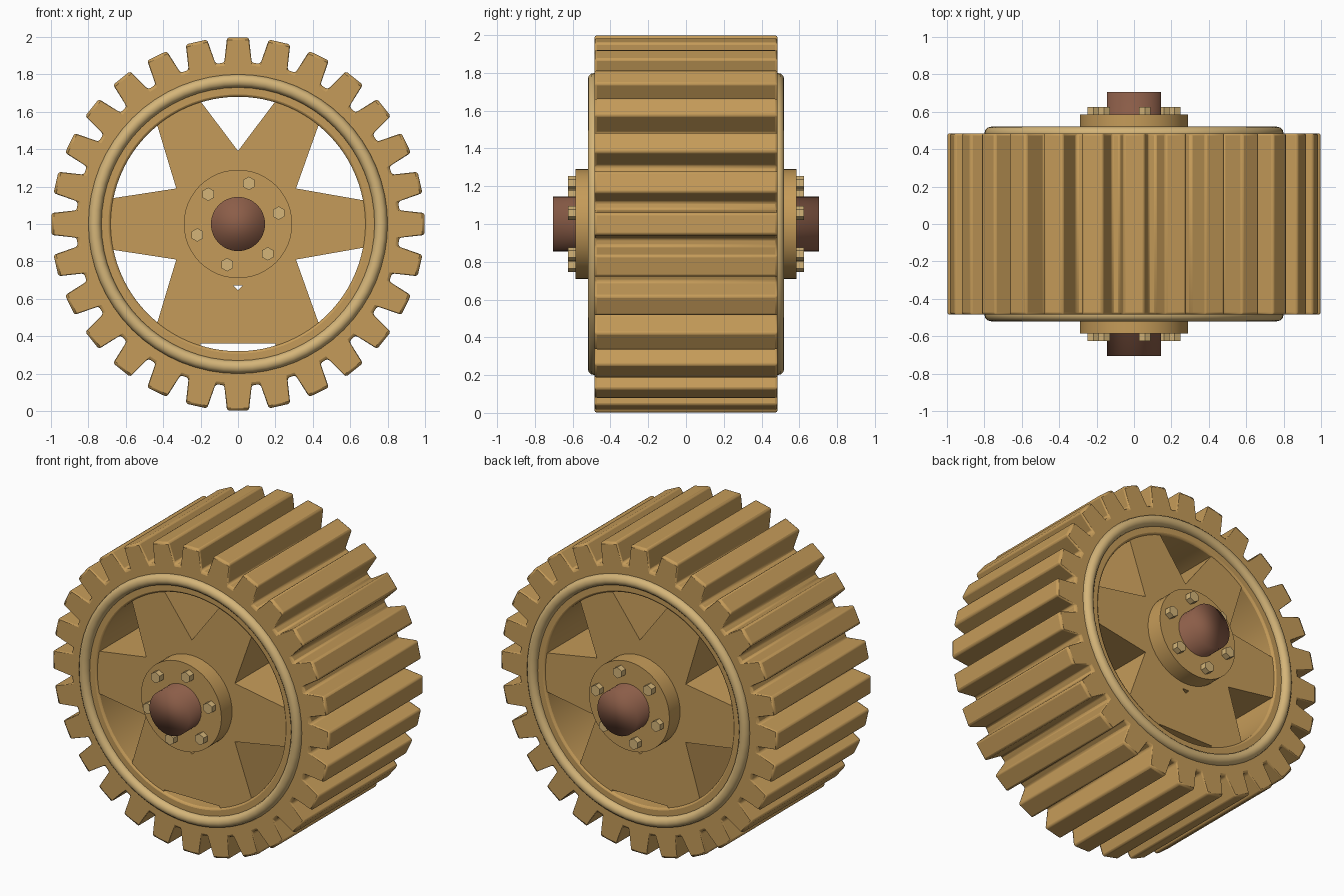
import bpy, bmesh
from math import sin, cos, pi, radians
from mathutils import Matrix

if "Cube" in bpy.data.objects:
    bpy.data.objects.remove(bpy.data.objects["Cube"])


def material(name, rgb):
    m = bpy.data.materials.new(name)
    m.diffuse_color = (*rgb, 1)
    m.use_nodes = True
    m.node_tree.nodes["Principled BSDF"].inputs["Base Color"].default_value = m.diffuse_color
    return m


GOLD = material("gold", (0.56, 0.33, 0.10))
PALE = material("pale_gold", (0.66, 0.46, 0.19))
BROWN = material("brown", (0.26, 0.11, 0.065))
CENTRE = (0, 0, 1)


def finish(ob, mat, angle=35):
    ob.data.materials.append(mat)
    bpy.ops.object.select_all(action='DESELECT')
    ob.select_set(True)
    bpy.context.view_layer.objects.active = ob
    bpy.ops.object.shade_smooth_by_angle(angle=radians(angle))
    return ob


def cylinder(name, r, y0, y1, mat, sides=48, x=0, z=1, angle=35):
    bpy.ops.mesh.primitive_cylinder_add(vertices=sides, radius=r, depth=abs(y1 - y0),
                                        location=(x, (y0 + y1) / 2, z), rotation=(pi / 2, 0, 0))
    ob = bpy.context.object
    ob.name = name
    return finish(ob, mat, angle)


def polar(r, deg):
    return r * cos(radians(deg)), r * sin(radians(deg))


# Toothed rim: 28 teeth outside, plain bore inside
TEETH, HALF = 28, 0.485
pitch = 360 / TEETH
outer, inner = [], []
for i in range(TEETH):
    a = i * pitch
    for r, da, q in ((0.865, -4.9, -1.5), (1.0, -3.35, -0.5), (1.0, 3.35, 0.5), (0.865, 4.9, 1.5)):
        outer.append(polar(r, a + da))
        inner.append(polar(0.68, a + q * pitch / 4))
bm = bmesh.new()
rings = [[bm.verts.new((x, y, z)) for x, z in pts]
         for pts, y in ((outer, -HALF), (outer, HALF), (inner, HALF), (inner, -HALF))]
n = len(outer)
for k in range(4):
    a, b = rings[k], rings[(k + 1) % 4]
    for i in range(n):
        j = (i + 1) % n
        bm.faces.new((a[i], a[j], b[j], b[i]))
bmesh.ops.recalc_face_normals(bm, faces=bm.faces)
mesh = bpy.data.meshes.new("toothed_rim")
bm.to_mesh(mesh)
bm.free()
rim = bpy.data.objects.new("toothed_rim", mesh)
rim.location = CENTRE
bpy.context.collection.objects.link(rim)
bevel = rim.modifiers.new("bevel", 'BEVEL')
bevel.width, bevel.segments = 0.013, 2
bevel.limit_method, bevel.angle_limit = 'ANGLE', radians(30)
finish(rim, GOLD)


# Spoke web: a thick disc with windows, outlined as a filled 2D curve
def arc(r, a0, a1, steps=8):
    return [polar(r, a0 + (a1 - a0) * i / steps) for i in range(steps + 1)]


R = 0.705
windows = [
    [(0, 0.39)] + arc(R, 72.5, 107.5),
    [(0.31, 0.19)] + arc(R, 10, 51.5),
    [(-0.33, 0.19)] + arc(R, 128.5, 169),
    [(-0.33, -0.19)] + arc(R, 191, 231.5),
    [(0.31, -0.19)] + arc(R, -51.5, -10),
    [(-0.025, -0.33), (0.025, -0.33), (0, -0.355)],
    [(-0.2, -0.64)] + arc(R, 253, 287) + [(0.2, -0.64)],
]
curve = bpy.data.curves.new("spoke_web", 'CURVE')
curve.dimensions, curve.fill_mode, curve.extrude = '2D', 'BOTH', 0.475
for pts in [arc(0.74, 0, 354, 59)] + windows:
    s = curve.splines.new('POLY')
    s.points.add(len(pts) - 1)
    for p, (x, z) in zip(s.points, pts):
        p.co = (x, z, 0, 1)
    s.use_cyclic_u = True
web = bpy.data.objects.new("spoke_web", curve)
web.location, web.rotation_euler = CENTRE, (pi / 2, 0, 0)
bpy.context.collection.objects.link(web)
bpy.ops.object.select_all(action='DESELECT')
web.select_set(True)
bpy.context.view_layer.objects.active = web
bpy.ops.object.convert(target='MESH')
finish(bpy.context.object, GOLD, 20)

# Hub and axle run right through
cylinder("hub", 0.29, -0.585, 0.585, GOLD)
cylinder("axle", 0.145, -0.705, 0.705, BROWN, 32, angle=180)

# Raised rings and hex bolts, the same on both sides
for side, s in (("front", -1), ("back", 1)):
    bpy.ops.mesh.primitive_torus_add(major_radius=0.765, minor_radius=0.035, major_segments=64,
                                     minor_segments=12, location=(0, s * 0.485, 1),
                                     rotation=(pi / 2, 0, 0))
    ring = bpy.context.object
    ring.name = side + "_ring"
    finish(ring, PALE, 60)
    for i in range(6):
        x, z = polar(0.225, 15 + 60 * i)
        cylinder(f"{side}_bolt_{i + 1}", 0.036, s * 0.56, s * 0.625, PALE, 6, x, 1 + z)
